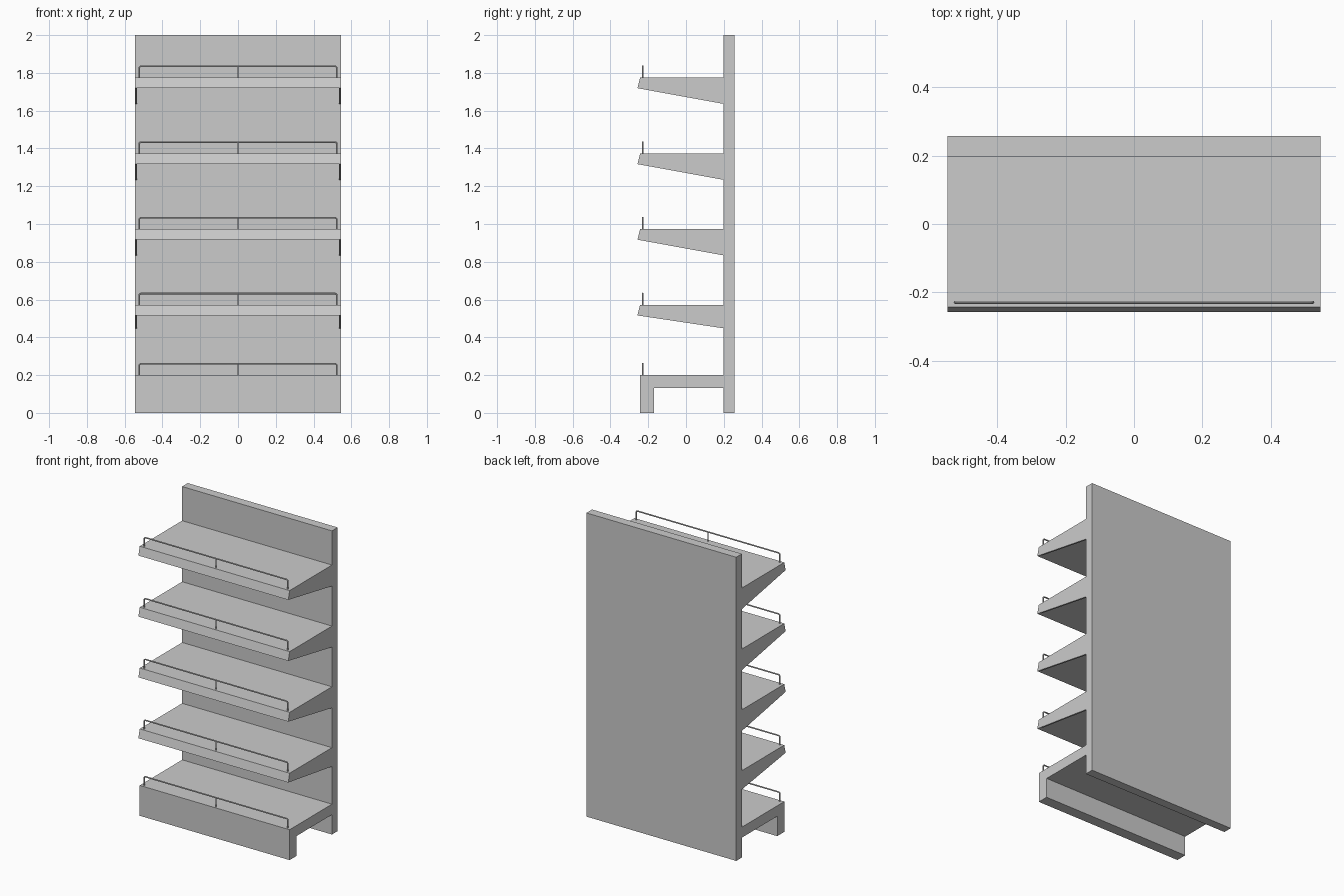
import bpy, bmesh, math

if "Cube" in bpy.data.objects:
    bpy.data.objects.remove(bpy.data.objects["Cube"])

HALF_W = 0.546      # half width of the unit
BACK = 0.198        # front plane of the back panel
PLATE = 0.011       # bracket thickness


def extrude_x(name, profile, x0, x1):
    """Extrude a (y, z) profile along x."""
    bm = bmesh.new()
    face = bm.faces.new([bm.verts.new((x0, y, z)) for y, z in profile])
    out = bmesh.ops.extrude_face_region(bm, geom=[face])
    moved = [g for g in out["geom"] if isinstance(g, bmesh.types.BMVert)]
    bmesh.ops.translate(bm, verts=moved, vec=(x1 - x0, 0, 0))
    bmesh.ops.recalc_face_normals(bm, faces=bm.faces)
    mesh = bpy.data.meshes.new(name)
    bm.to_mesh(mesh)
    bm.free()
    obj = bpy.data.objects.new(name, mesh)
    bpy.context.collection.objects.link(obj)
    return obj


def guard_rail(name, top):
    """Bent wire rail with a thinner middle post."""
    y, x, h, r = -0.229, 0.523, 0.060, 0.010
    corner = [(x - r + r * math.cos(a), h - r + r * math.sin(a))
              for a in (0, math.pi / 6, math.pi / 3, math.pi / 2)]
    right = [(x, -0.003)] + corner
    path = right + [(-px, pz) for px, pz in reversed(right)]
    for part, pts, radius in ((name, path, 0.0045),
                              (name + "_middle_post", [(0, -0.003), (0, h)], 0.0035)):
        curve = bpy.data.curves.new(part, "CURVE")
        curve.dimensions = "3D"
        curve.bevel_depth = radius
        curve.bevel_resolution = 2
        curve.use_fill_caps = True
        spline = curve.splines.new("POLY")
        spline.points.add(len(pts) - 1)
        for p, (px, pz) in zip(spline.points, pts):
            p.co = (px, y, top + pz, 1)
        obj = bpy.data.objects.new(part, curve)
        bpy.context.collection.objects.link(obj)
        bpy.ops.object.select_all(action="DESELECT")
        obj.select_set(True)
        bpy.context.view_layer.objects.active = obj
        bpy.ops.object.convert(target="MESH")
        bpy.ops.object.shade_smooth_by_angle()


# Back panel
extrude_x("back_panel", [(BACK, 0), (0.257, 0), (0.257, 2), (BACK, 2)], -HALF_W, HALF_W)

# Base shelf with front plinth
extrude_x("base_shelf", [(-0.243, 0), (-0.170, 0), (-0.170, 0.131), (BACK, 0.131),
                         (BACK, 0.200), (-0.243, 0.200)], -HALF_W, HALF_W)
guard_rail("base_rail", 0.200)

# Upper shelves: slab between two tapered side brackets, plus a rail
for i, (top, drop) in enumerate([(0.572, 0.124), (0.973, 0.139),
                                 (1.373, 0.139), (1.775, 0.139)], 1):
    low = top - 0.056
    front = [(-0.257, low), (-0.243, top), (BACK, top)]
    extrude_x(f"shelf_{i}", front + [(BACK, low)], -HALF_W + PLATE, HALF_W - PLATE)
    for side, s in (("left", -1), ("right", 1)):
        extrude_x(f"shelf_{i}_bracket_{side}", front + [(BACK, top - drop)],
                  s * (HALF_W - PLATE), s * HALF_W)
    guard_rail(f"shelf_{i}_rail", top)
